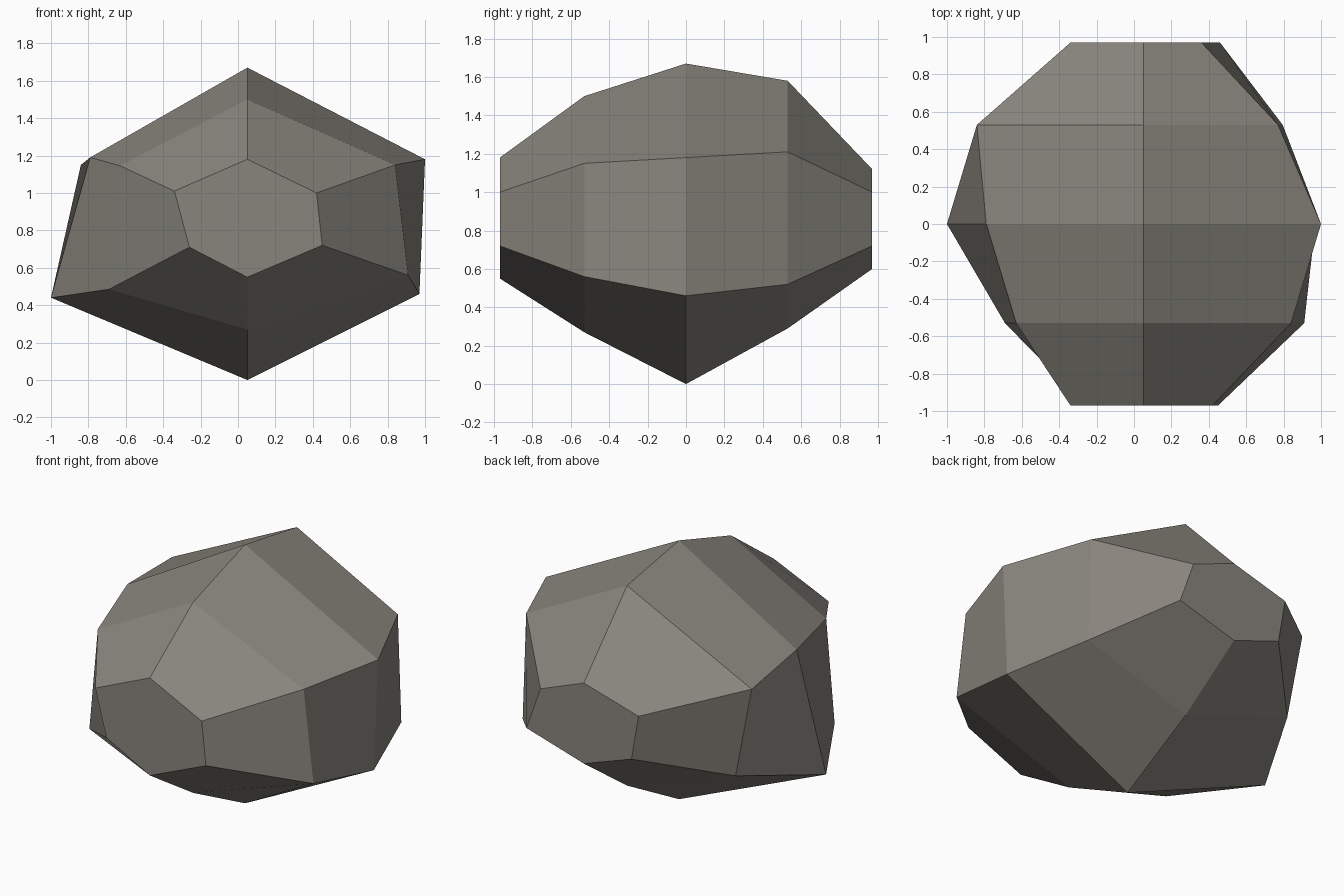
import bpy, bmesh

if "Cube" in bpy.data.objects:
    bpy.data.objects.remove(bpy.data.objects["Cube"])

# Six-sided cross-sections along y: (x, z) for top, upper right, lower right,
# bottom, lower left, upper left
sections = [
    (-0.97, [(.05, 1.18), (.42, 1.00), (.45, .72), (.05, .55), (-.26, .71), (-.34, 1.01)]),
    (-0.53, [(.05, 1.50), (.84, 1.15), (.91, .56), (.05, .27), (-.69, .485), (-.63, 1.145)]),
    (0.00, [(.05, 1.67), (1.0, 1.18), (.97, .46), (.05, .00), (-1.0, .44), (-.79, 1.19)]),
    (0.53, [(.05, 1.58), (.77, 1.21), (.795, .52), (.05, .29), (-.725, .56), (-.84, 1.15)]),
    (0.97, [(.05, 1.12), (.36, 1.00), (.46, .72), (.05, .60), (-.29, .72), (-.34, 1.01)]),
]

# Rock: skin the sections with flat faces and cap both ends
bm = bmesh.new()
rings = [[bm.verts.new((x, y, z)) for x, z in pts] for y, pts in sections]
for a, b in zip(rings, rings[1:]):
    for i in range(6):
        j = (i + 1) % 6
        bm.faces.new((a[i], a[j], b[j], b[i]))
bm.faces.new(rings[0])
bm.faces.new(rings[-1])
bmesh.ops.recalc_face_normals(bm, faces=bm.faces)

mesh = bpy.data.meshes.new("rock")
bm.to_mesh(mesh)
bm.free()
rock = bpy.data.objects.new("rock", mesh)
bpy.context.collection.objects.link(rock)

# Warm grey stone
stone = bpy.data.materials.new("warm grey stone")
stone.diffuse_color = (0.25, 0.235, 0.205, 1)
stone.use_nodes = True
stone.node_tree.nodes["Principled BSDF"].inputs["Base Color"].default_value = stone.diffuse_color
mesh.materials.append(stone)
